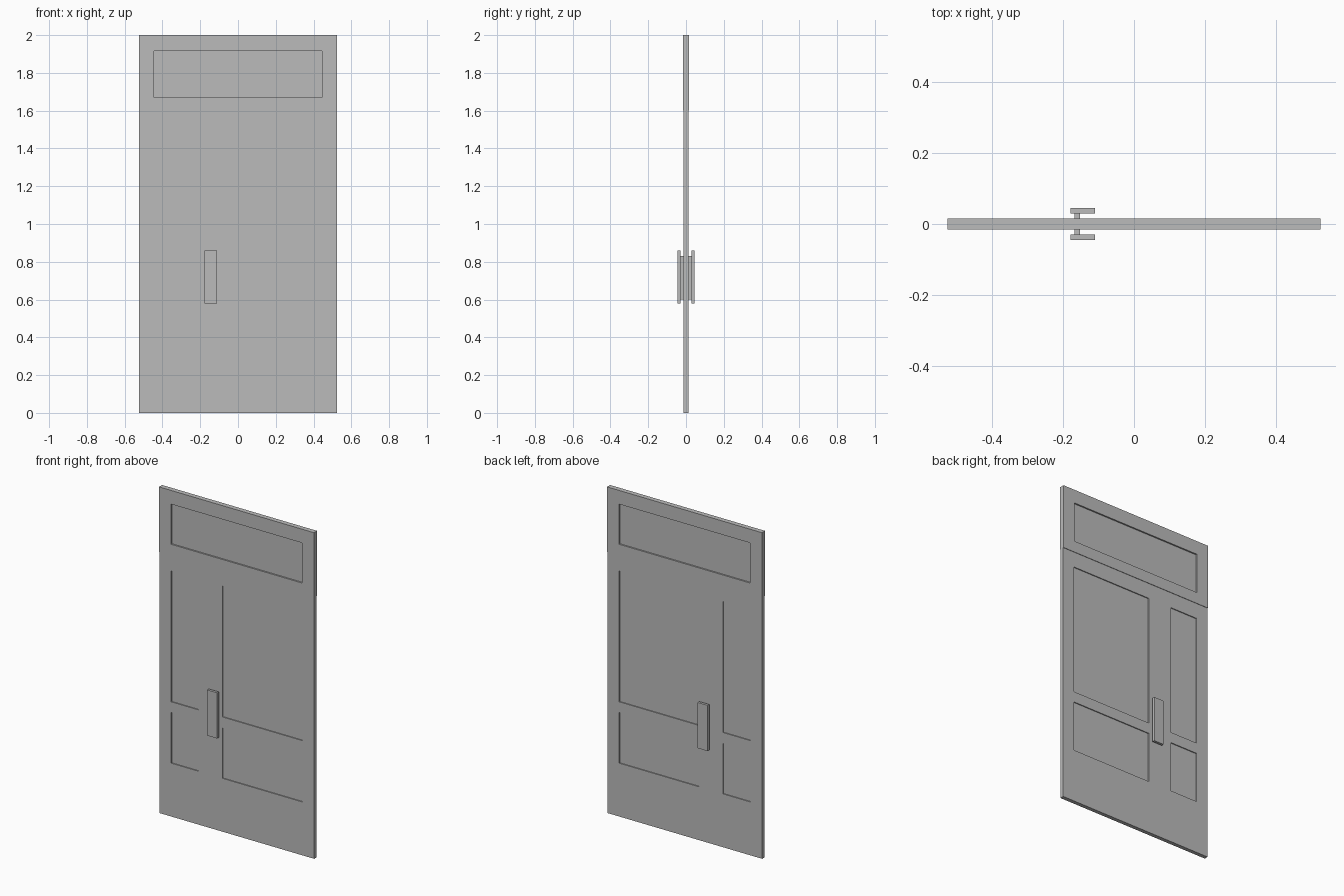
import bpy, bmesh

cube = bpy.data.objects.get("Cube")
if cube:
    bpy.data.objects.remove(cube, do_unlink=True)

GREY = bpy.data.materials.new("plain_grey")
GREY.use_nodes = True
colour = (0.5, 0.5, 0.5, 1)
GREY.diffuse_color = colour
GREY.node_tree.nodes["Principled BSDF"].inputs["Base Color"].default_value = colour


def add_object(name, bm):
    mesh = bpy.data.meshes.new(name)
    bm.to_mesh(mesh)
    bm.free()
    mesh.materials.append(GREY)
    obj = bpy.data.objects.new(name, mesh)
    bpy.context.collection.objects.link(obj)
    return obj


def box(name, x, y, z):
    """Box between the (low, high) pair given for each axis."""
    bm = bmesh.new()
    bmesh.ops.create_cube(bm, size=1)
    for v in bm.verts:
        v.co = [pair[0] if c < 0 else pair[1] for c, pair in zip(v.co, (x, y, z))]
    return add_object(name, bm)


def panelled_frame(name, xs, zs, thickness):
    """Rails and stiles on a grid of cuts; every odd cell is an opening with a thin panel."""
    bm = bmesh.new()
    grid = [[bm.verts.new((x, 0, z)) for x in xs] for z in zs]
    for r in range(len(zs) - 1):
        for c in range(len(xs) - 1):
            if r % 2 and c % 2:
                box(f"{name}_panel_{r}_{c}", xs[c:c + 2], (-PANEL, PANEL), zs[r:r + 2])
            else:
                bm.faces.new((grid[r][c], grid[r][c + 1], grid[r + 1][c + 1], grid[r + 1][c]))
    solid = add_object(name, bm).modifiers.new("thickness", 'SOLIDIFY')
    solid.thickness = thickness
    solid.offset = 0


PANEL = 0.006
HALF = 0.525
SIDE = 0.445

# Door leaf with four panels, and the slightly thicker transom above it
panelled_frame("door_leaf", (-HALF, -SIDE, -0.26, -0.098, SIDE, HALF),
               (0, 0.327, 0.637, 0.703, 1.505, 1.6), 0.024)
panelled_frame("transom", (-HALF, -SIDE, SIDE, HALF), (1.6, 1.67, 1.916, 2), 0.03)

# Pull plate and its mount on each face
for side, s in (("front", -1), ("back", 1)):
    box(f"{side}_handle_plate", (-0.178, -0.11), sorted((s * 0.029, s * 0.045)), (0.58, 0.86))
    box(f"{side}_handle_mount", (-0.168, -0.152), sorted((s * 0.012, s * 0.029)), (0.6, 0.83))
